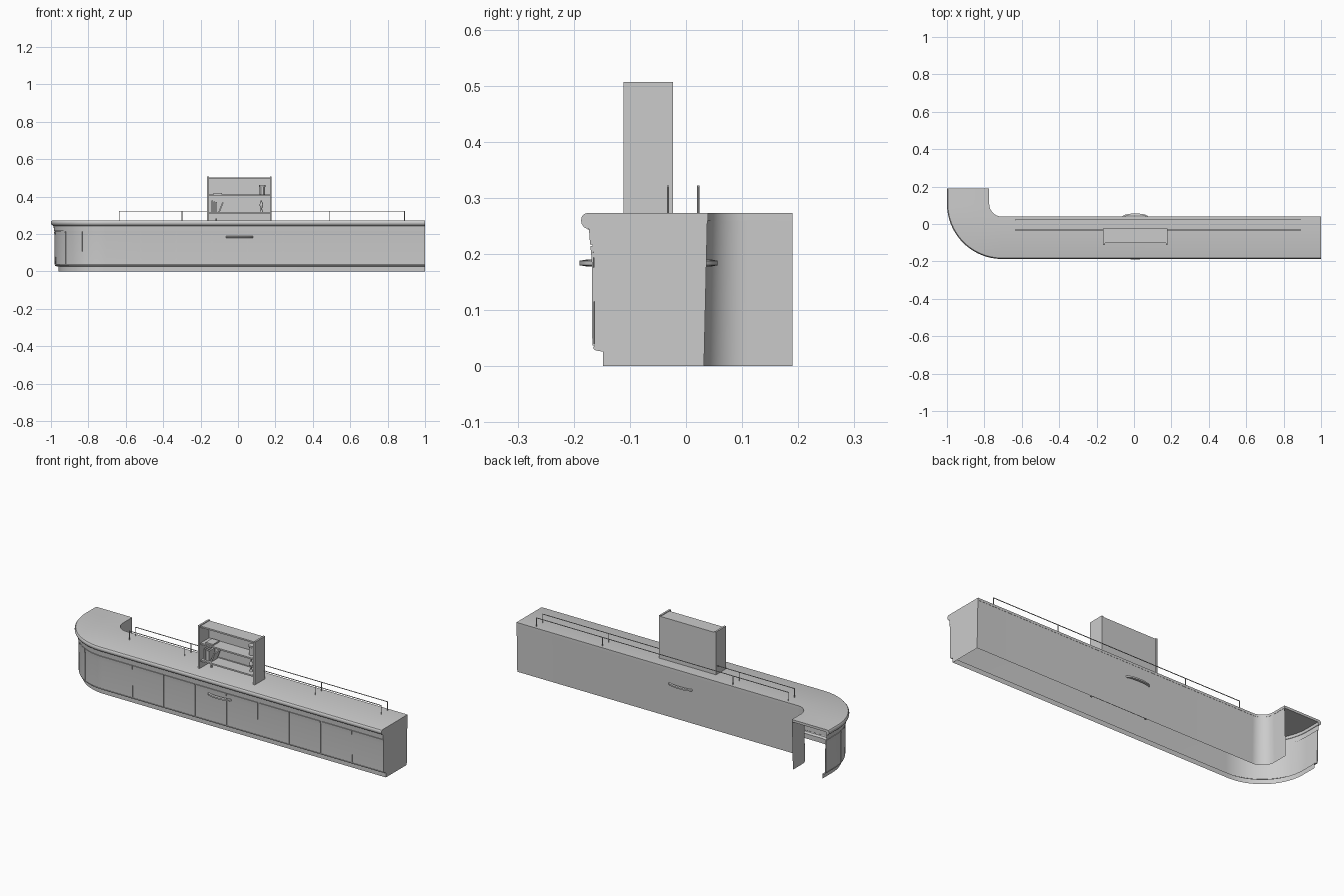
import bpy, bmesh, math
from mathutils import Vector

if "Cube" in bpy.data.objects:
    bpy.data.objects.remove(bpy.data.objects["Cube"])

CX, CY, RM = -0.705, 0.108, 0.28          # centre of the corner, reference radius
U_ARC = CX - RM * math.pi / 2             # path parameter where the corner ends
U_END = U_ARC - (0.19 - CY)               # open end of the short leg


def pos(u, r, z):
    """Point on the counter path: straight run, quarter corner, short leg."""
    if u >= CX:
        return Vector((u, CY - r, z))
    if u > U_ARC:
        a = (CX - u) / RM
        return Vector((CX - r * math.sin(a), CY - r * math.cos(a), z))
    return Vector((CX - r, CY + U_ARC - u, z))


def stations(u0, u1, steps=28):
    inner = [CX + (U_ARC - CX) * i / steps for i in range(steps + 1)]
    return [u0] + [u for u in inner if u1 + 1e-4 < u < u0 - 1e-4] + [u1]


def finish(bm, name):
    bmesh.ops.remove_doubles(bm, verts=bm.verts, dist=1e-5)
    bmesh.ops.recalc_face_normals(bm, faces=bm.faces)
    me = bpy.data.meshes.new(name)
    bm.to_mesh(me)
    bm.free()
    ob = bpy.data.objects.new(name, me)
    bpy.context.collection.objects.link(ob)
    bpy.ops.object.select_all(action='DESELECT')
    ob.select_set(True)
    bpy.context.view_layer.objects.active = ob
    bpy.ops.object.shade_smooth_by_angle(angle=math.radians(30))
    return ob


def sweep(bm, prof, u0, u1, closed):
    rows = [[bm.verts.new(pos(u, r, z)) for r, z in prof] for u in stations(u0, u1)]
    n = len(prof)
    for a, b in zip(rows, rows[1:]):
        for i in range(n if closed else n - 1):
            j = (i + 1) % n
            bm.faces.new((a[i], a[j], b[j], b[i]))
    if closed:
        bm.faces.new(rows[0])
        bm.faces.new(rows[-1])


def box(name, x0, x1, y0, y1, z0, z1, tilt=0):
    bm = bmesh.new()
    bmesh.ops.create_cube(bm, size=1)
    for v in bm.verts:
        v.co = Vector(((x0 + x1) / 2 + v.co.x * (x1 - x0) + tilt * (v.co.z + 0.5),
                       (y0 + y1) / 2 + v.co.y * (y1 - y0),
                       (z0 + z1) / 2 + v.co.z * (z1 - z0)))
    return finish(bm, name)


def lathe(name, x, y, prof, n=12):
    bm = bmesh.new()
    rings = [[bm.verts.new((x + r * math.cos(2 * math.pi * k / n),
                            y + r * math.sin(2 * math.pi * k / n), z)) for k in range(n)]
             for r, z in prof]
    for a, b in zip(rings, rings[1:]):
        for k in range(n):
            j = (k + 1) % n
            bm.faces.new((a[k], a[j], b[j], b[k]))
    bm.faces.new(rings[0])
    bm.faces.new(rings[-1])
    return finish(bm, name)


# countertop with a rounded nose
bm = bmesh.new()
sweep(bm, [(0.069, 0.273), (0.284, 0.273), (0.290, 0.271), (0.294, 0.266), (0.295, 0.260),
           (0.294, 0.254), (0.290, 0.248), (0.283, 0.244), (0.279, 0.246), (0.277, 0.26),
           (0.069, 0.26)], 1, U_END, True)
finish(bm, "countertop")

# body shell: front with toe kick, back panel, closed right end, open bottom
front = [(0.281, 0.246), (0.279, 0.217), (0.2745, 0.216), (0.272, 0.19), (0.271, 0.036),
         (0.2735, 0.034), (0.272, 0.030), (0.268, 0.028), (0.256, 0.026), (0.256, 0.0)]
back = [(0.076, 0.0), (0.070, 0.26)]
bm = bmesh.new()
sweep(bm, front, 1, U_END, False)
sweep(bm, back, 1, U_END, False)
bm.faces.new([bm.verts.new(pos(1, r, z)) for r, z in front + back + [(0.279, 0.26)]])
finish(bm, "counter_body")

# door panels separated by narrow gaps
cuts = [1.0, 0.81, 0.62, 0.43, 0.24, 0.05, -0.14, -0.33, -0.52, -0.837, -0.956, -1.09, U_END]
for i, (a, b) in enumerate(zip(cuts, cuts[1:])):
    bm = bmesh.new()
    sweep(bm, [(0.2715, 0.037), (0.275, 0.037), (0.276, 0.19), (0.2785, 0.214), (0.274, 0.214),
               (0.2725, 0.19)], a - (0.003 if i else 0),
          b + (0.003 if b != U_END else 0), True)
    finish(bm, "door_panel")


# crescent shaped handles on front and back
def handle(name, y_wall, y_out):
    bm = bmesh.new()
    n = 16
    outer, inner = [], []
    for i in range(n + 1):
        t = -1 + 2 * i / n
        x = 0.007 + 0.073 * t
        k = math.sqrt(1 - t * t * 0.999)
        outer.append((x, y_wall + (y_out - y_wall) * k))
        inner.append((0.007 + 0.064 * t, y_wall + (y_out - y_wall) * 0.5 * k))
    z0, z1 = 0.178, 0.190
    rows = [[bm.verts.new((*p, z)) for p, z in ((o, z0 + 0.002), (o, z1 - 0.002), (q, z1), (q, z0))]
            for o, q in zip(outer, inner)]
    for a, b in zip(rows, rows[1:]):
        for j in range(4):
            k = (j + 1) % 4
            bm.faces.new((a[j], a[k], b[k], b[j]))
    bm.faces.new(rows[0])
    bm.faces.new(rows[-1])
    finish(bm, name)


handle("front_handle", -0.166, -0.19)
handle("back_handle", 0.036, 0.056)

# two long rails on posts
for y in (-0.032, 0.022):
    box("rail", -0.637, 0.892, y - 0.0015, y + 0.0015, 0.319, 0.322)
    for x in (-0.635, -0.30, 0.49, 0.89):
        lathe("rail_post", x, y, [(0.002, 0.272), (0.002, 0.322)], 8)

# display shelf unit, set down into the counter
X0, X1, Z0, Z1 = -0.165, 0.18, 0.10, 0.507
for x in (X0, X1 - 0.01):
    box("shelf_side", x, x + 0.01, -0.111, -0.023, Z0, Z1)
box("shelf_back", X0 + 0.01, X1 - 0.01, -0.029, -0.024, Z0, Z1 - 0.004)
for z in (Z0, 0.212, 0.309, 0.402, 0.495):
    box("shelf_board", X0 + 0.01, X1 - 0.01, -0.102, -0.026, z, z + 0.008)

# shelf contents
for i in range(3):
    box("book", -0.143 + i * 0.011, -0.134 + i * 0.011, -0.09, -0.04, 0.317, 0.378 - i * 0.003)
box("leaning_book", -0.105, -0.097, -0.09, -0.04, 0.317, 0.368, tilt=0.02)
box("flat_book", -0.13, -0.085, -0.095, -0.04, 0.41, 0.418)
lathe("vase", 0.125, -0.065, [(0.009, 0.317), (0.005, 0.327), (0.004, 0.338), (0.010, 0.353),
                              (0.008, 0.364), (0.004, 0.372), (0.004, 0.38)])
lathe("jar", 0.13, -0.065, [(0.015, 0.41), (0.015, 0.45), (0.018, 0.455), (0.018, 0.462)])
lathe("lower_bottle", -0.115, -0.065, [(0.012, 0.22), (0.012, 0.255), (0.004, 0.268), (0.004, 0.284)])
